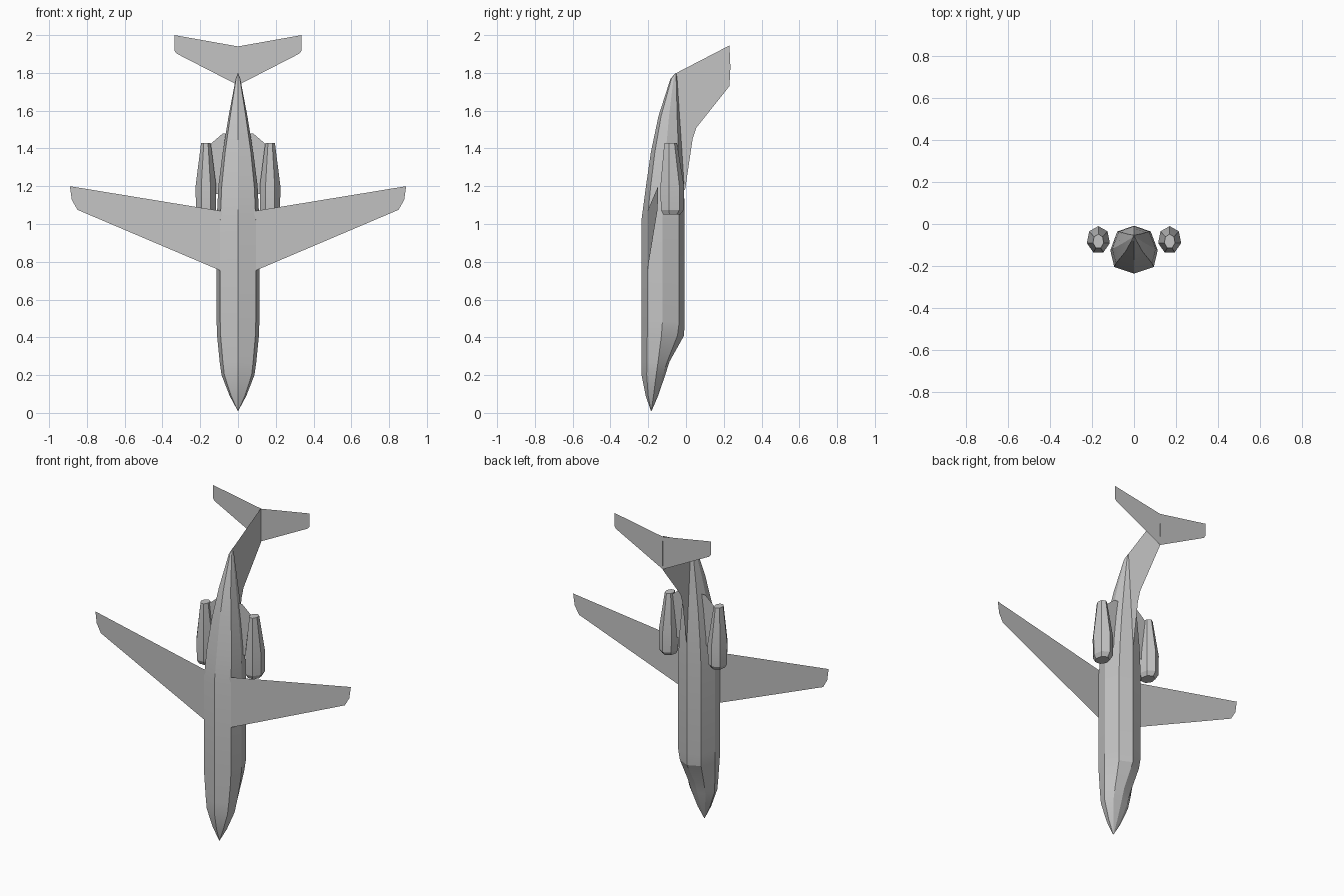
import bpy, bmesh, math

cube = bpy.data.objects.get("Cube")
if cube:
    bpy.data.objects.remove(cube, do_unlink=True)

grey = bpy.data.materials.new("plain grey")
grey.use_nodes = True
grey.diffuse_color = (0.55, 0.55, 0.55, 1)
grey.node_tree.nodes["Principled BSDF"].inputs["Base Color"].default_value = (0.55, 0.55, 0.55, 1)


def finish(name, bm, smooth=None):
    """Turn a bmesh into a named, coloured object."""
    bmesh.ops.remove_doubles(bm, verts=bm.verts, dist=0.0005)
    bmesh.ops.recalc_face_normals(bm, faces=bm.faces)
    me = bpy.data.meshes.new(name)
    bm.to_mesh(me)
    bm.free()
    me.materials.append(grey)
    ob = bpy.data.objects.new(name, me)
    bpy.context.collection.objects.link(ob)
    if smooth:
        bpy.ops.object.select_all(action='DESELECT')
        ob.select_set(True)
        bpy.context.view_layer.objects.active = ob
        bpy.ops.object.shade_smooth_by_angle(angle=math.radians(smooth))
    return ob


def loft(name, rings, smooth):
    """Skin equal-length rings of points and cap both ends."""
    bm = bmesh.new()
    vs = [[bm.verts.new(p) for p in r] for r in rings]
    n = len(vs[0])
    for a, b in zip(vs, vs[1:]):
        for i in range(n):
            j = (i + 1) % n
            bm.faces.new((a[i], a[j], b[j], b[i]))
    bm.faces.new(vs[0])
    bm.faces.new(vs[-1])
    return finish(name, bm, smooth)


def plate(name, points):
    """Single flat sheet from an outline."""
    bm = bmesh.new()
    bm.faces.new([bm.verts.new(p) for p in points])
    return finish(name, bm)


# Fuselage: z, then y of belly, lower edge, side, shoulder, spine, then x of lower edge, side, shoulder
stations = [
    (0.01, -0.186, -0.185, -0.184, -0.183, -0.182, 0.001, 0.001, 0.001),
    (0.09, -0.213, -0.200, -0.172, -0.153, -0.148, 0.036, 0.044, 0.026),
    (0.20, -0.235, -0.208, -0.158, -0.122, -0.110, 0.072, 0.087, 0.050),
    (0.27, -0.236, -0.207, -0.148, -0.100, -0.088, 0.080, 0.097, 0.056),
    (0.41, -0.236, -0.205, -0.130, -0.045, -0.010, 0.092, 0.111, 0.074),
    (0.48, -0.236, -0.205, -0.125, -0.036, -0.008, 0.094, 0.113, 0.080),
    (1.02, -0.236, -0.205, -0.125, -0.036, -0.008, 0.094, 0.113, 0.080),
    (1.20, -0.212, -0.187, -0.118, -0.036, -0.010, 0.086, 0.104, 0.072),
    (1.38, -0.186, -0.165, -0.107, -0.040, -0.021, 0.068, 0.081, 0.057),
    (1.57, -0.146, -0.132, -0.090, -0.047, -0.034, 0.041, 0.050, 0.034),
    (1.77, -0.082, -0.077, -0.066, -0.052, -0.047, 0.010, 0.012, 0.008),
    (1.80, -0.053, -0.0525, -0.052, -0.0515, -0.051, 0.001, 0.001, 0.001),
]
rings = []
for z, yb, yl, ys, yu, yt, xl, xs, xu in stations:
    rings.append([(0, yb, z), (xl, yl, z), (xs, ys, z), (xu, yu, z),
                  (0, yt, z), (-xu, yu, z), (-xs, ys, z), (-xl, yl, z)])
loft("fuselage", rings, 20)

# Tail fin on the spine
fin = [(-0.05, 1.80), (0.23, 1.945), (0.235, 1.83), (0.23, 1.73),
       (0.055, 1.51), (0.035, 1.45), (-0.005, 1.18), (-0.03, 1.20)]
plate("tail_fin", [(0, y, z) for y, z in fin])

for side, s in (("left", 1), ("right", -1)):
    # Main wing, rising slightly towards the tip
    wing = [(0.085, 0.75), (0.85, 1.075), (0.88, 1.128), (0.89, 1.20), (0.085, 1.068)]
    plate(side + "_wing", [(s * x, -0.204 + (x - 0.09) * 0.07, z) for x, z in wing])

    # Tailplane half on top of the fin
    tail = [(0, 1.735), (0.325, 1.902), (0.337, 1.918), (0.337, 2.0), (0, 1.94)]
    plate(side + "_tailplane", [(s * x, 0.231, z) for x, z in tail])

    # Seven-sided engine pod: z, x radius, y radius, y centre
    pod = []
    for z, rx, ry, cy in ((1.05, 0.040, 0.047, -0.078), (1.075, 0.054, 0.064, -0.075),
                          (1.20, 0.056, 0.066, -0.076), (1.43, 0.026, 0.035, -0.083)):
        pod.append([(s * (0.170 + rx * math.sin(math.tau * i / 7)),
                     cy + ry * math.cos(math.tau * i / 7), z) for i in range(7)])
    loft(side + "_engine", pod, 20)

    # Thin pylon joining the engine to the fuselage
    pylon = [(0.05, 1.16), (0.15, 1.16), (0.15, 1.42), (0.082, 1.478), (0.05, 1.478)]
    plate(side + "_pylon", [(s * x, -0.075, z) for x, z in pylon])
